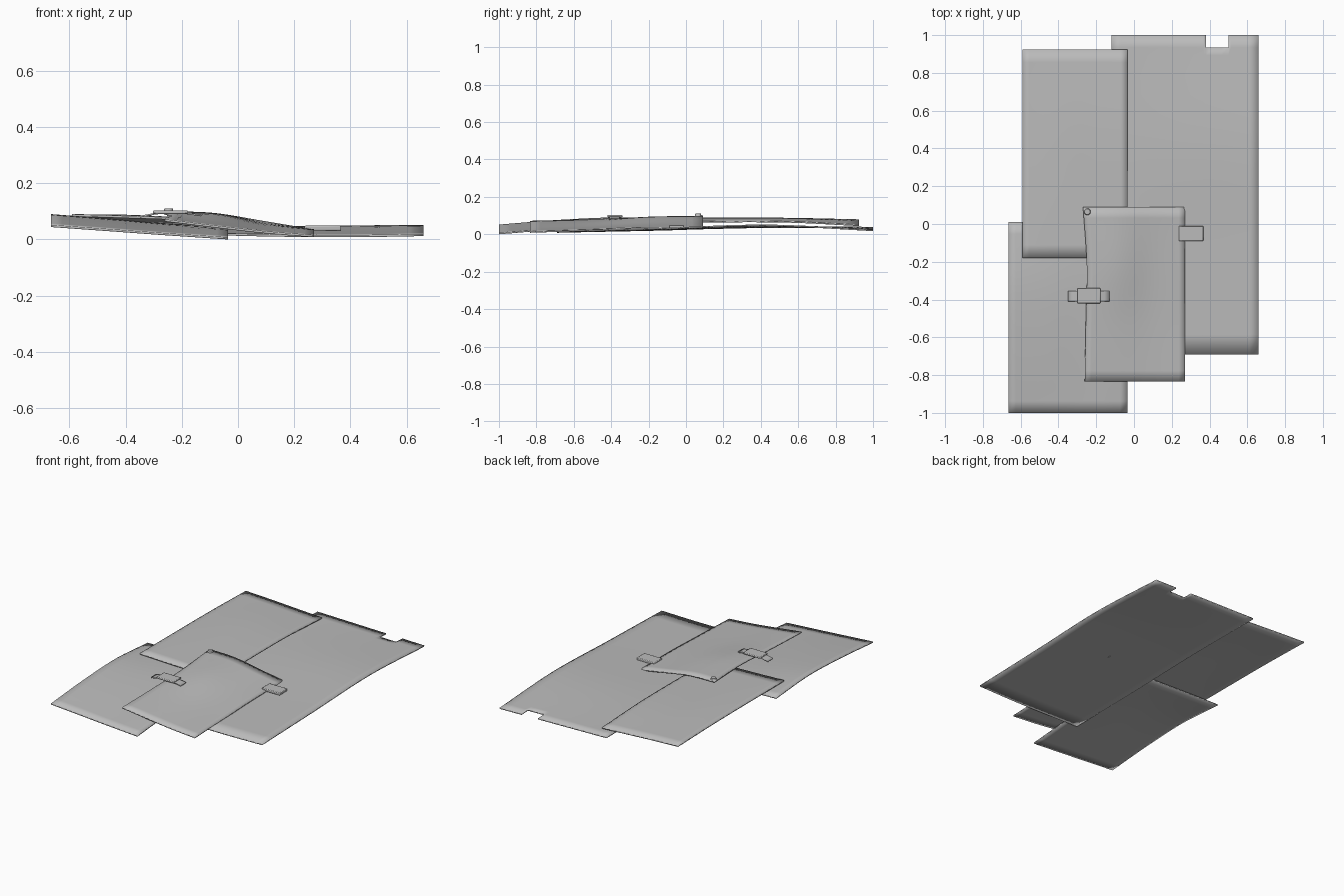
import bpy, bmesh
from mathutils import Vector

if "Cube" in bpy.data.objects:
    bpy.data.objects.remove(bpy.data.objects["Cube"])

GREY = (0.5, 0.5, 0.5, 1)
metal = bpy.data.materials.new("plain grey metal")
metal.use_nodes = True
metal.diffuse_color = GREY
metal.node_tree.nodes["Principled BSDF"].inputs["Base Color"].default_value = GREY


def finish(name, bm):
    mesh = bpy.data.meshes.new(name)
    bm.to_mesh(mesh)
    bm.free()
    mesh.materials.append(metal)
    ob = bpy.data.objects.new(name, mesh)
    bpy.context.collection.objects.link(ob)
    for other in bpy.context.selected_objects:
        other.select_set(False)
    ob.select_set(True)
    bpy.context.view_layer.objects.active = ob
    bpy.ops.object.shade_smooth_by_angle()
    return ob


def spline(values, t):
    """Smooth curve through evenly spaced values, t from 0 to 1."""
    span = len(values) - 1
    i = min(int(t * span), span - 1)
    f = t * span - i
    a, b = values[i], values[i + 1]
    before = values[i - 1] if i else 2 * a - b
    after = values[i + 2] if i + 2 <= span else 2 * b - a
    m, n = (b - before) / 2, (after - a) / 2
    c = 3 * (b - a) - 2 * m - n
    d = m + n - 2 * (b - a)
    return a + f * (m + f * (c + f * d))


def sheet(name, x_range, y_range, rows, steps=16, thick=0.008, notch=None, skew=None):
    """Warped plate; rows are top heights in thousandths, front to back."""
    (x0, x1), (y0, y1) = x_range, y_range
    xs = {x0 + (x1 - x0) * i / steps for i in range(steps + 1)}
    ys = {y0 + (y1 - y0) * i / steps for i in range(steps + 1)}
    if notch:
        xs |= set(notch[:2])
        ys.add(notch[2])
    xs, ys = sorted(xs), sorted(ys)
    bm = bmesh.new()
    grid = []
    for y in ys:
        v = min(1, max(0, (y - y0) / (y1 - y0)))
        line = []
        for x in xs:
            u = min(1, max(0, (x - x0) / (x1 - x0)))
            z = spline([spline(r, u) for r in rows], v) / 1000
            shift = spline(skew, v) * (1 - u) if skew else 0
            line.append(bm.verts.new((x + shift, y, z)))
        grid.append(line)
    for j in range(len(ys) - 1):
        for i in range(len(xs) - 1):
            mx, my = (xs[i] + xs[i + 1]) / 2, (ys[j] + ys[j + 1]) / 2
            if notch and notch[0] < mx < notch[1] and my > notch[2]:
                continue
            bm.faces.new((grid[j][i], grid[j][i + 1], grid[j + 1][i + 1], grid[j + 1][i]))
    bmesh.ops.delete(bm, geom=[v for v in bm.verts if not v.link_faces], context="VERTS")
    ob = finish(name, bm)
    mod = ob.modifiers.new("thickness", "SOLIDIFY")
    mod.thickness = thick
    mod.offset = -1
    return ob


def block(name, centre, size, bevel):
    bm = bmesh.new()
    bmesh.ops.create_cube(bm, size=1)
    bmesh.ops.scale(bm, vec=size, verts=bm.verts)
    bmesh.ops.translate(bm, vec=Vector(centre), verts=bm.verts)
    ob = finish(name, bm)
    mod = ob.modifiers.new("soft edges", "BEVEL")
    mod.width = bevel
    mod.segments = 2
    return ob


# Four overlapping warped plates, lowest first
sheet("large_base_sheet", (-0.12, 0.66), (-0.69, 1.0),
      [(24, 18, 16, 20), (30, 28, 30, 35), (42, 46, 50, 52), (40, 35, 30, 25)],
      notch=(0.38, 0.5, 0.935))
sheet("front_left_sheet", (-0.665, -0.035), (-1.0, 0.01),
      [(52, 37, 22, 8), (78, 62, 43, 34), (90, 74, 56, 44), (67, 62, 55, 48)])
sheet("back_left_sheet", (-0.59, -0.035), (-0.18, 0.925),
      [(90, 84, 78, 68), (90, 88, 80, 72), (88, 86, 78, 70), (80, 72, 62, 52)])
sheet("top_patch_sheet", (-0.26, 0.27), (-0.835, 0.09),
      [(72, 50, 30, 16), (80, 64, 40, 26), (92, 90, 55, 36), (100, 95, 66, 36)],
      skew=(0, 0.005, 0.01, -0.01))

# Clip over the left edge of the patch: thin strap with a thicker cap
sheet("left_clip_strap", (-0.35, -0.13), (-0.41, -0.355),
      [(84, 97, 98, 88), (84, 97, 98, 88)], steps=8, thick=0.006)
block("left_clip_cap", (-0.24, -0.38, 0.097), (0.125, 0.08, 0.012), 0.004)

# Clip over the right edge
block("right_clip", (0.302, -0.05, 0.04), (0.13, 0.08, 0.018), 0.004)

# Rivet in the back corner of the patch
bm = bmesh.new()
bmesh.ops.create_cone(bm, cap_ends=True, segments=16, radius1=0.02, radius2=0.015, depth=0.02)
bmesh.ops.translate(bm, vec=Vector((-0.247, 0.065, 0.1)), verts=bm.verts)
finish("corner_rivet", bm)
